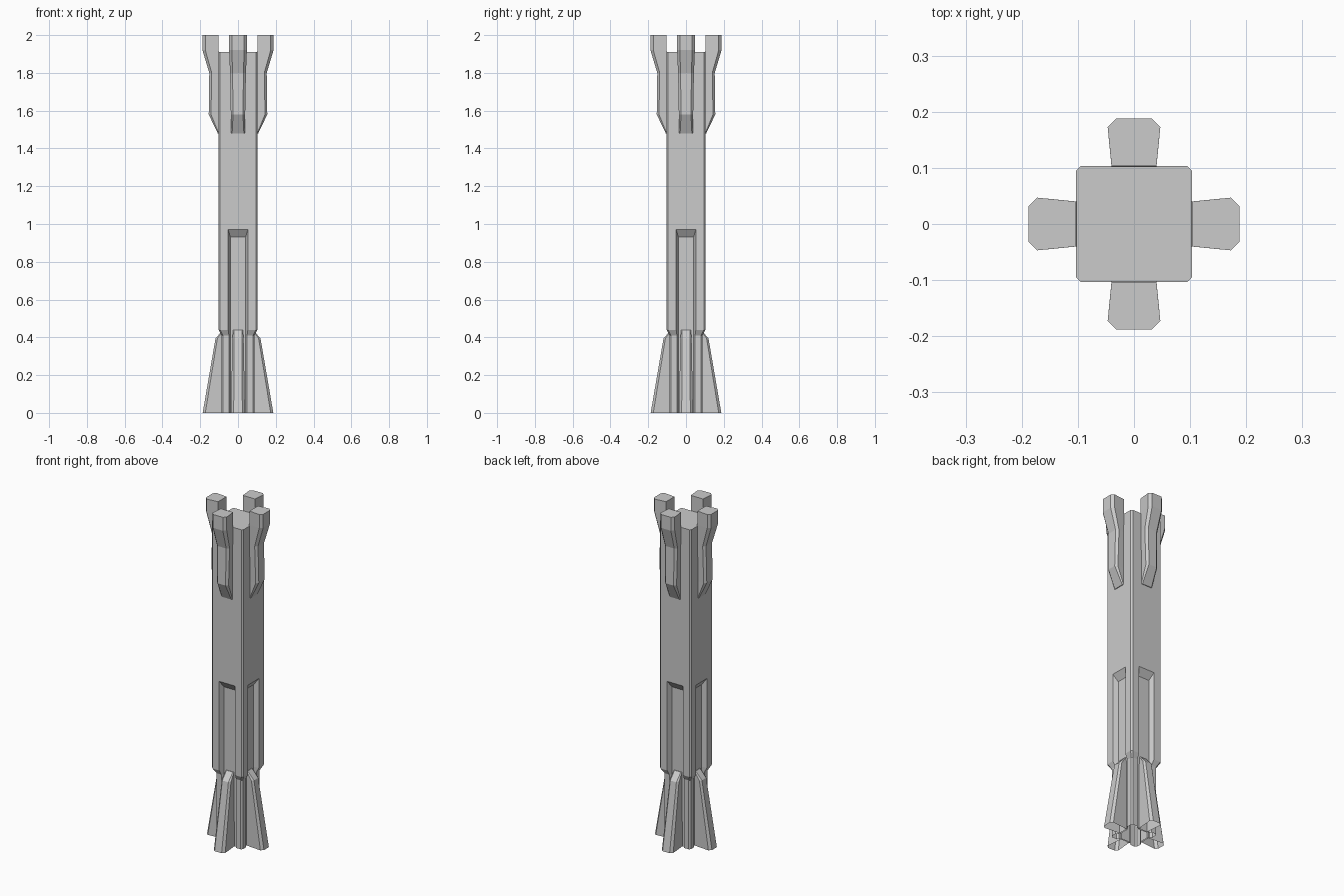
import bpy, bmesh, math
from mathutils import Matrix

if "Cube" in bpy.data.objects:
    bpy.data.objects.remove(bpy.data.objects["Cube"])


def loft(name, rings, cap_bottom, cap_top, angle=0.0):
    """Skin a stack of equal-length point rings into a flat-shaded object."""
    bm = bmesh.new()
    loops = [[bm.verts.new(p) for p in ring] for ring in rings]
    n = len(loops[0])
    for a, b in zip(loops, loops[1:]):
        for i in range(n):
            j = (i + 1) % n
            bm.faces.new((a[i], a[j], b[j], b[i]))
    if cap_bottom:
        bm.faces.new(loops[0][::-1])
    if cap_top:
        bm.faces.new(loops[-1])
    bmesh.ops.remove_doubles(bm, verts=bm.verts, dist=1e-5)
    bmesh.ops.recalc_face_normals(bm, faces=bm.faces)
    bm.transform(Matrix.Rotation(angle, 4, 'Z'))
    mesh = bpy.data.meshes.new(name)
    bm.to_mesh(mesh)
    bm.free()
    obj = bpy.data.objects.new(name, mesh)
    bpy.context.collection.objects.link(obj)
    return obj


def column_ring(z, half, chamfer, floor, lip, inner):
    """Square section with chamfered corners and a groove in each side."""
    side = [(half, -half + chamfer), (half, -lip), (floor, -inner),
            (floor, inner), (half, lip), (half, half - chamfer)]
    ring = []
    for k in range(4):
        c, s = round(math.cos(k * math.pi / 2)), round(math.sin(k * math.pi / 2))
        ring += [(x * c - y * s, x * s + y * c, z) for x, y in side]
    return ring


def arm_ring(z, back, front, back_w, front_w, chamfer):
    """Wedge section with chamfered outer edges, pointing along +x."""
    half = [(back, -back_w), (front - chamfer, -front_w),
            (front, -front_w + chamfer)]
    return [(x, y, z) for x, y in half + [(x, -y) for x, y in half[::-1]]]


# Column: narrow foot, grooved lower shaft, plain upper shaft
loft("column", [
    column_ring(0.00, 0.087, 0.008, 0.075, 0.048, 0.040),
    column_ring(0.41, 0.087, 0.008, 0.075, 0.048, 0.040),
    column_ring(0.44, 0.103, 0.008, 0.075, 0.052, 0.040),
    column_ring(0.93, 0.103, 0.008, 0.075, 0.052, 0.040),
    column_ring(0.97, 0.103, 0.008, 0.103, 0.052, 0.052),
    column_ring(1.91, 0.103, 0.008, 0.103, 0.052, 0.052),
], False, True)

# Flared foot fins and top brackets, one per side
fin = [
    arm_ring(0.000, 0.068, 0.187, 0.028, 0.037, 0.014),
    arm_ring(0.395, 0.068, 0.119, 0.026, 0.030, 0.010),
    arm_ring(0.440, 0.068, 0.078, 0.024, 0.025, 0.004),
]
bracket = [
    arm_ring(1.48, 0.100, 0.107, 0.035, 0.036, 0.005),
    arm_ring(1.58, 0.100, 0.155, 0.035, 0.038, 0.012),
    arm_ring(1.80, 0.100, 0.152, 0.037, 0.042, 0.013),
    arm_ring(1.92, 0.102, 0.188, 0.040, 0.047, 0.015),
    arm_ring(2.00, 0.103, 0.188, 0.040, 0.047, 0.015),
]
for k, side in enumerate(("right", "back", "left", "front")):
    loft("foot_fin_" + side, fin, False, True, k * math.pi / 2)
    loft("top_bracket_" + side, bracket, True, True, k * math.pi / 2)
